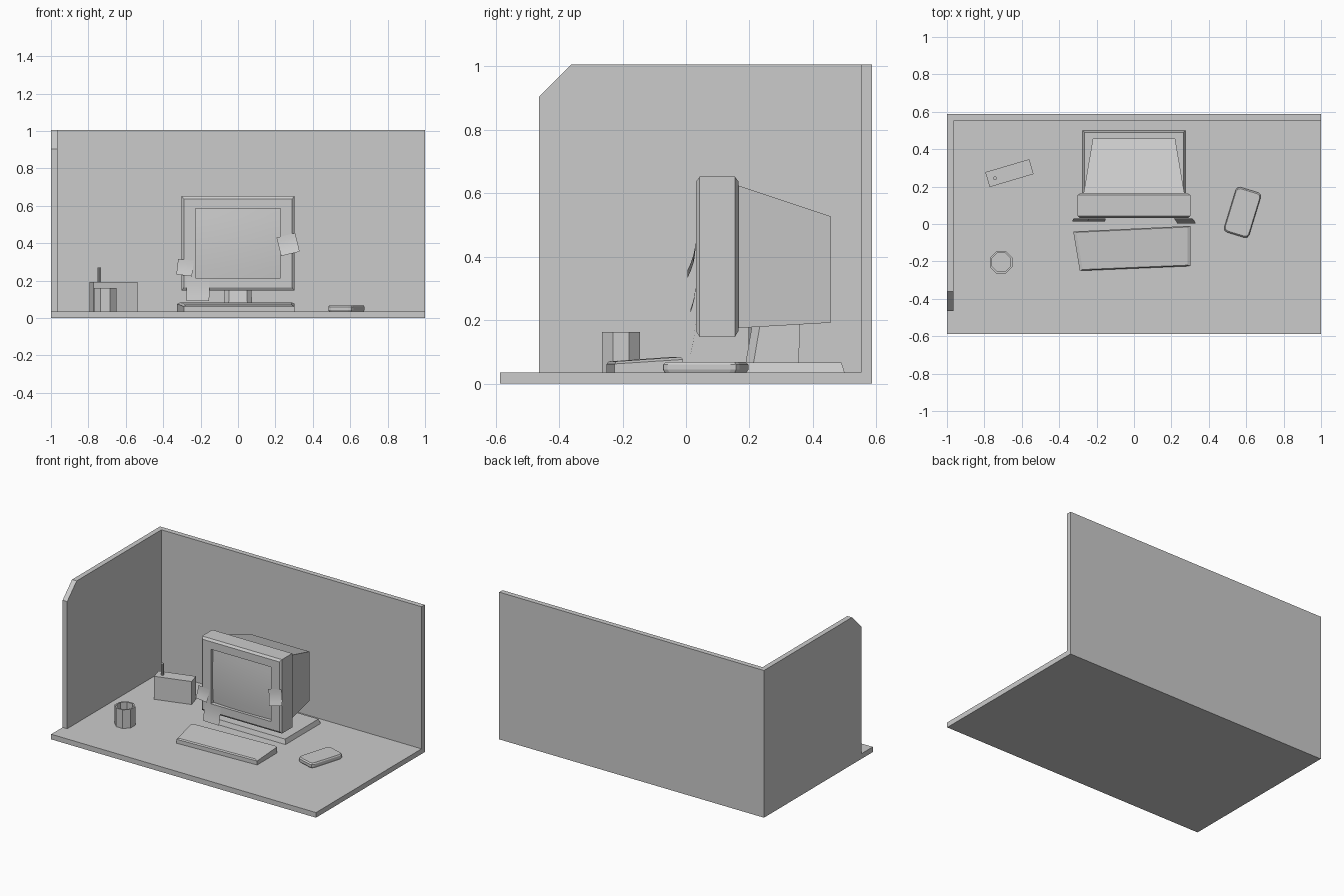
import bpy, bmesh, math
from mathutils import Matrix, Vector

if "Cube" in bpy.data.objects:
    bpy.data.objects.remove(bpy.data.objects["Cube"])


def make(name, verts, faces, smooth=None):
    me = bpy.data.meshes.new(name)
    me.from_pydata(verts, [], faces)
    bm = bmesh.new()
    bm.from_mesh(me)
    bmesh.ops.recalc_face_normals(bm, faces=bm.faces)
    bm.to_mesh(me)
    bm.free()
    ob = bpy.data.objects.new(name, me)
    bpy.context.collection.objects.link(ob)
    if smooth:
        for o in bpy.context.selected_objects:
            o.select_set(False)
        ob.select_set(True)
        bpy.context.view_layer.objects.active = ob
        bpy.ops.object.shade_smooth_by_angle(angle=math.radians(smooth))
    return ob


def loft(name, rings, cap_start=True, cap_end=True):
    """Skin a stack of equal-length rings."""
    n = len(rings[0])
    verts = [v for r in rings for v in r]
    faces = [(k*n + i, k*n + (i+1) % n, (k+1)*n + (i+1) % n, (k+1)*n + i)
             for k in range(len(rings) - 1) for i in range(n)]
    if cap_start:
        faces.append(tuple(range(n)))
    if cap_end:
        faces.append(tuple(range((len(rings)-1)*n, len(rings)*n)))
    return make(name, verts, faces)


def rect_xz(hw, z0, z1, y):
    return [(-hw, y, z0), (hw, y, z0), (hw, y, z1), (-hw, y, z1)]


def rect_xy(x0, x1, y0, y1, z):
    return [(x0, y0, z), (x1, y0, z), (x1, y1, z), (x0, y1, z)]


def box(name, x0, x1, y0, y1, z0, z1):
    return loft(name, [rect_xy(x0, x1, y0, y1, z) for z in (z0, z1)])


def ngon(cx, cy, r, n, z):
    return [(cx + r*math.cos((i+.5)*2*math.pi/n), cy + r*math.sin((i+.5)*2*math.pi/n), z)
            for i in range(n)]


def scaled(pts, s, z):
    """Ring at height z, shrunk by distance s toward its centre."""
    c = sum((Vector(p) for p in pts), Vector((0, 0))) / len(pts)
    out = []
    for p in pts:
        d = Vector(p) - c
        q = c + d * (1 - s / d.length)
        out.append((q.x, q.y, z))
    return out


T = 0.035  # desk top height

# Desk and partition walls
box("desk_top", -1, 1, -.587, .587, 0, T)
box("back_panel", -1, 1, .552, .587, T, 1.005)
side = [(-.464, T), (.552, T), (.552, 1.005), (-.362, 1.005), (-.464, .903)]
loft("side_panel", [[(x, y, z) for y, z in side] for x in (-1, -.965)])

# Monitor bezel with recessed screen opening
loft("monitor_bezel", [
    rect_xz(.228, .213, .585, .06), rect_xz(.228, .213, .585, .032),
    rect_xz(.29, .163, .637, .032), rect_xz(.302, .147, .652, .043),
    rect_xz(.302, .147, .652, .154), rect_xz(.285, .165, .638, .165)], cap_start=False)

# Bulged glass screen
N = 8
verts, faces = [], []
for j in range(N + 1):
    for i in range(N + 1):
        u, v = 2*i/N - 1, 2*j/N - 1
        verts.append((.228*u, .06 - .009*(2 - u*u - v*v), .399 + .186*v))
for j in range(N):
    for i in range(N):
        a = j*(N+1) + i
        faces.append((a, a+1, a+N+2, a+N+1))
screen = make("screen", verts, faces, 40)
if screen.data.polygons[0].normal.y > 0:
    screen.data.flip_normals()

# Monitor rear casing, neck and base
loft("monitor_casing", [rect_xz(.27, .175, .625, .162), rect_xz(.22, .192, .527, .457)])


def neck_ring(s, y0, y1, z):
    return [(-.05*s, y0, z), (.05*s, y0, z), (.075*s, y0+.025, z), (.075*s, y1, z),
            (-.075*s, y1, z), (-.075*s, y0+.025, z)]


loft("monitor_neck", [neck_ring(1, .187, .355, .06), neck_ring(.95, .21, .36, .195)])
loft("monitor_base", [rect_xy(-.275, .275, .12, .5, T), rect_xy(-.265, .265, .13, .49, .066)])

# Keyboard: wedge with bevelled top
k = [(-.29, -.25), (.302, -.225), (.302, -.01), (-.325, -.04)]
low = [(x, y, T) for x, y in k]
hz = [.062, .062, .076, .076]
mid = [(x, y, z) for (x, y), z in zip(k, hz)]
top = [(x, y, z + .008) for (x, y, _), z in zip(scaled(k, .017, 0), hz)]
loft("keyboard", [low, mid, top])

# Handset lying on the desk: cut corners, bevelled edges
hw, hl, c = .07, .126, .022
out = [(-hw+c, -hl), (hw-c, -hl), (hw-.006, -hl+.006), (hw, -hl+c),
       (hw, hl-c), (hw-.006, hl-.006), (hw-c, hl), (-hw+c, hl),
       (-hw+.006, hl-.006), (-hw, hl-c), (-hw, -hl+c), (-hw+.006, -hl+.006)]
h = loft("handset", [scaled(out, .006, T), scaled(out, 0, .044),
                     scaled(out, 0, .06), scaled(out, .008, .068)])
h.data.transform(Matrix.Translation((.58, .062, 0)) @ Matrix.Rotation(math.radians(-17), 4, 'Z'))

# Pencil cup
cx, cy = -.71, -.205
loft("cup", [ngon(cx, cy, r, 8, z) for r, z in
             ((.065, T), (.065, .162), (.054, .162), (.054, .05))])

# Small upright box with antenna
b = box("radio_box", -.1225, .1225, -.0415, .0415, T, .192)
b.data.transform(Matrix.Translation((-.666, .272, 0)) @ Matrix.Rotation(math.radians(16.5), 4, 'Z'))
loft("radio_antenna", [ngon(-.743, .245, .01, 8, z) for z in (.19, .27)])


# Curled paper notes stuck on the bezel
def note(name, x, z, size, deg, curl):
    m = 4
    vs = []
    R = Matrix.Rotation(math.radians(-deg), 4, 'Y')
    for j in range(m + 1):
        t = j / m
        for u in (-.5, .5):
            p = R @ Vector((u*size, 0, (.5 - t)*size))
            vs.append((x + p.x, .03 - curl*t*t, z + p.z))
    fs = [(2*j, 2*j+2, 2*j+3, 2*j+1) for j in range(m)]
    make(name, vs, fs, 40)


note("note_left", -.283, .27, .084, -7, .016)
note("note_right", .268, .393, .102, 14, .026)
note("note_bottom", -.214, .152, .122, -1, .016)
